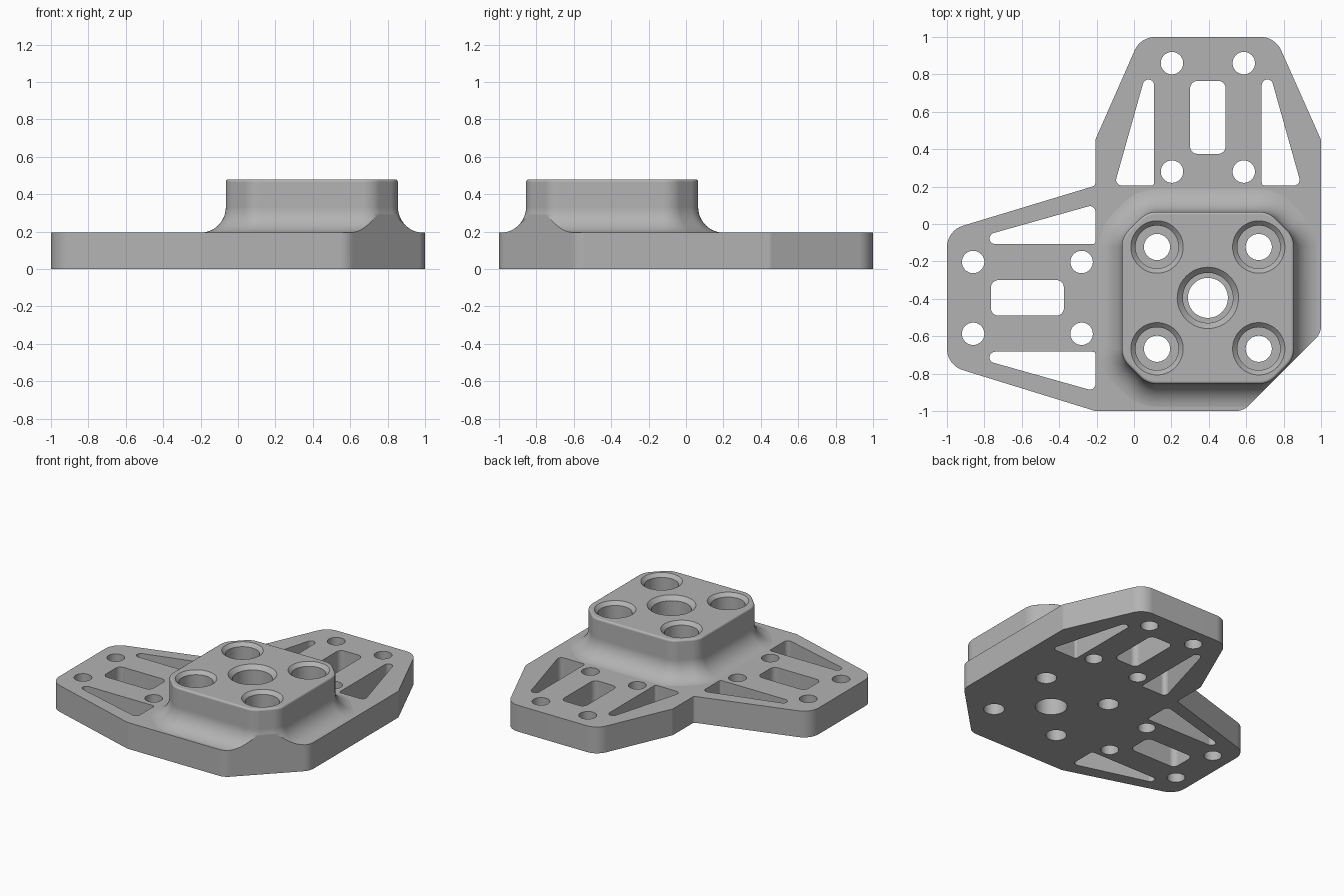
import bpy, bmesh
from math import sin, cos, tan, pi
from mathutils import Vector

if "Cube" in bpy.data.objects:
    bpy.data.objects.remove(bpy.data.objects["Cube"], do_unlink=True)

C = 0.395          # the boss centre is (C, -C)
PLATE, TOP = 0.195, 0.48


def rounded(points, steps=8):
    """Round each corner (x, y, radius) of a polygon."""
    out = []
    for i, (x, y, r) in enumerate(points):
        p = Vector((x, y))
        a = (Vector(points[i - 1][:2]) - p).normalized()
        b = (Vector(points[(i + 1) % len(points)][:2]) - p).normalized()
        if r == 0:
            out.append(p)
            continue
        half = a.angle(b) / 2
        centre = p + (a + b).normalized() * (r / sin(half))
        start = p + a * (r / tan(half)) - centre
        end = p + b * (r / tan(half)) - centre
        sweep = start.angle_signed(end)
        for k in range(steps + 1):
            t = -sweep * k / steps
            out.append(centre + Vector((start.x * cos(t) - start.y * sin(t),
                                        start.x * sin(t) + start.y * cos(t))))
    return out


def circle(x, y, r, n=48):
    return [Vector((x + r * cos(2 * pi * k / n), y + r * sin(2 * pi * k / n))) for k in range(n)]


def loft(bm, sections):
    """Join (outline, z) sections into a closed solid."""
    rings = [[bm.verts.new((p.x, p.y, z)) for p in loop] for loop, z in sections]
    for lo, hi in zip(rings, rings[1:]):
        for k in range(len(lo)):
            j = (k + 1) % len(lo)
            bm.faces.new((lo[k], lo[j], hi[j], hi[k]))
    bm.faces.new(rings[0][::-1])
    bm.faces.new(rings[-1])


def prism(bm, loop, z0=-0.1, z1=0.3):
    loft(bm, [(loop, z0), (loop, z1)])


def finish(name, bm):
    bmesh.ops.recalc_face_normals(bm, faces=bm.faces)
    mesh = bpy.data.meshes.new(name)
    bm.to_mesh(mesh)
    bm.free()
    obj = bpy.data.objects.new(name, mesh)
    bpy.context.collection.objects.link(obj)
    return obj


def combine(target, tool, operation):
    mod = target.modifiers.new("combine", 'BOOLEAN')
    mod.operation, mod.object, mod.solver = operation, tool, 'EXACT'
    bpy.context.view_layer.objects.active = target
    bpy.ops.object.modifier_apply(modifier=mod.name)
    bpy.data.objects.remove(tool, do_unlink=True)


def octagon(d):
    """Boss outline grown outward by d, with rounded corners."""
    h = 0.46 + d
    k = h - 0.135 - d * (2 - 2 ** 0.5)
    pts = [(h, -k), (h, k), (k, h), (-k, h), (-h, k), (-h, -k), (-k, -h), (k, -h)]
    return rounded([(C + x, -C + y, 0.12 + d) for x, y in pts])


# Slab, trimmed to the bracket outline later
bm = bmesh.new()
prism(bm, [Vector(p) for p in ((-2, -2), (2, -2), (2, 2), (-2, 2))], 0, PLATE)
bracket = finish("mounting_bracket", bm)

# Raised boss with a concave foot and a softened rim
R = 0.138
sections = [(octagon(R), 0.05)]
for k in range(13):
    a = pi / 2 * k / 12
    sections.append((octagon(R * (1 - sin(a))), PLATE - 0.001 + R * (1 - cos(a))))
for k in range(5):
    a = pi / 2 * k / 4
    sections.append((octagon(0.015 * (cos(a) - 1)), TOP - 0.015 * (1 - sin(a))))
bm = bmesh.new()
loft(bm, sections)
combine(bracket, finish("boss", bm), 'UNION')

# Bracket outline with two tapered arms
outline = [(0.585, -1, 0.1), (1, -0.585, 0.1), (1, 0.45, 0.04), (0.755, 1, 0.12),
           (0.035, 1, 0.12), (-0.207, 0.45, 0.04), (-0.207, 0.205, 0.02),
           (-1, -0.035, 0.12), (-1, -0.755, 0.12), (-0.207, -1, 0.04)]
bm = bmesh.new()
prism(bm, rounded(outline), -0.1, 0.7)
combine(bracket, finish("outline", bm), 'INTERSECT')

# Arm openings: bolt holes, slot and two triangles, repeated on both arms
arm = [circle(x, y, 0.06, 32) for x in (0.203, 0.587) for y in (0.28, 0.86)]
arm.append(rounded([(C - 0.095, 0.375, 0.04), (C + 0.095, 0.375, 0.04),
                    (C + 0.095, 0.765, 0.04), (C - 0.095, 0.765, 0.04)]))
for s in (-1, 1):
    arm.append(rounded([(C + s * 0.288, 0.206, 0.015), (C + s * 0.288, 0.96, 0.03),
                        (C + s * 0.5, 0.206, 0.03)]))
bm = bmesh.new()
for loop in arm:
    prism(bm, loop)
    prism(bm, [Vector((-p.y, -p.x)) for p in loop])


# Boss bores: chamfered mouth, counterbore and through hole
def bore(x, y, mouth, wall, hole, floor):
    chamfer = mouth - wall
    profile = [(hole, -0.1), (hole, floor), (wall, floor), (wall, TOP - chamfer),
               (mouth, TOP), (mouth, TOP + 0.1)]
    loft(bm, [(circle(x, y, r), z) for r, z in profile])


for sx in (-1, 1):
    for sy in (-1, 1):
        bore(C + sx * 0.272, -C + sy * 0.272, 0.14, 0.115, 0.07, 0.2)
bore(C, -C, 0.164, 0.134, 0.107, 0.2)
combine(bracket, finish("openings", bm), 'DIFFERENCE')

# Single grey finish, smooth curves with crisp edges
grey = bpy.data.materials.new("machined grey")
grey.use_nodes = True
colour = (0.45, 0.45, 0.45, 1)
grey.diffuse_color = colour
grey.node_tree.nodes["Principled BSDF"].inputs["Base Color"].default_value = colour
bracket.data.materials.clear()
bracket.data.materials.append(grey)
for poly in bracket.data.polygons:
    poly.material_index = 0
bpy.ops.object.select_all(action='DESELECT')
bracket.select_set(True)
bpy.context.view_layer.objects.active = bracket
bpy.ops.object.shade_smooth_by_angle(angle=pi / 6)
normals = bracket.modifiers.new("flat_faces", 'WEIGHTED_NORMAL')
normals.keep_sharp = True
